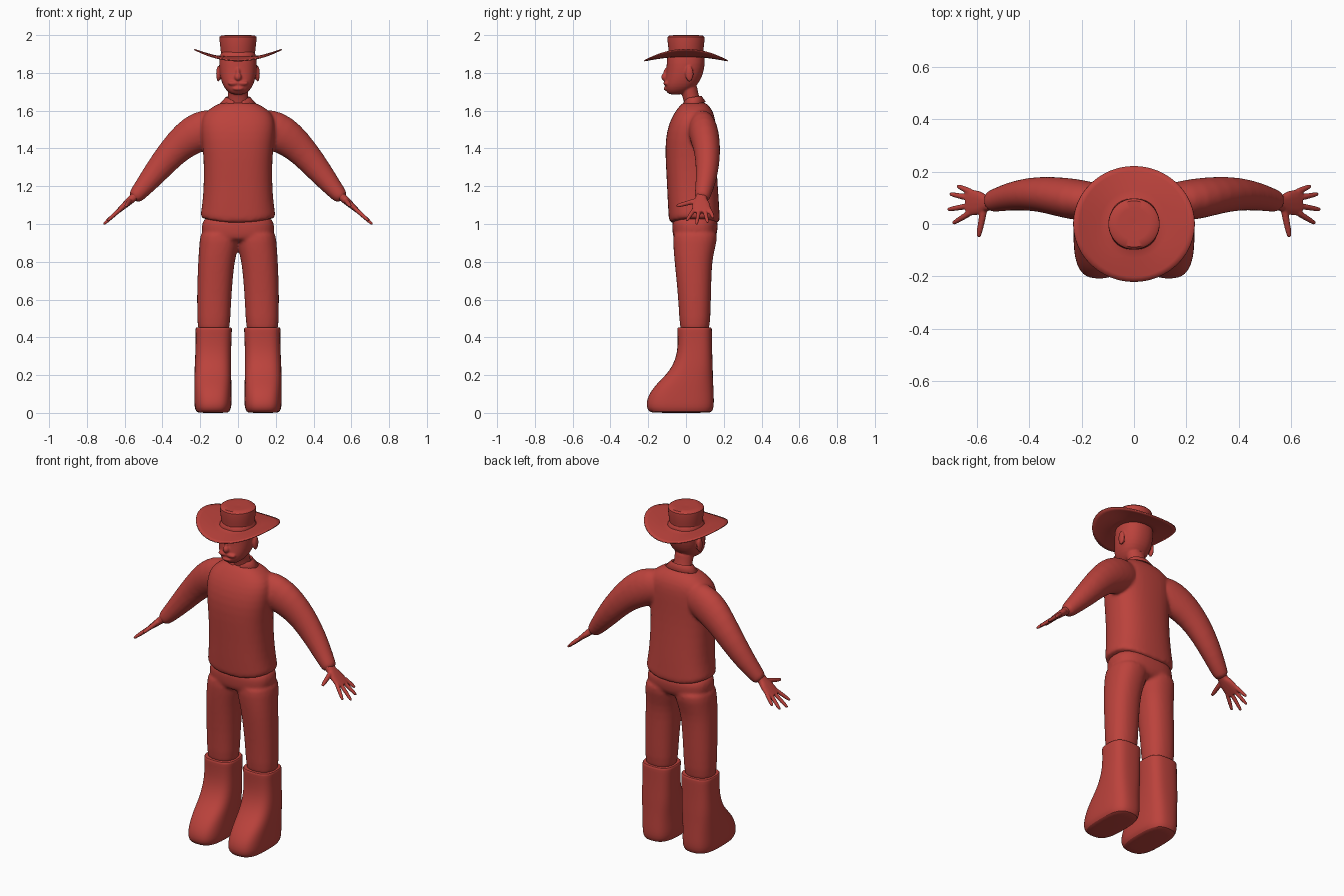
import bpy, bmesh, math
from mathutils import Vector, Matrix

if "Cube" in bpy.data.objects:
    bpy.data.objects.remove(bpy.data.objects["Cube"], do_unlink=True)

red = bpy.data.materials.new("brick_red")
red.use_nodes = True
RED = (0.50, 0.055, 0.045, 1)
red.diffuse_color = RED
red.node_tree.nodes["Principled BSDF"].inputs["Base Color"].default_value = RED


def skin(bm, rings, caps=True, closed=True):
    """Join rings of points with quads."""
    rows = [[bm.verts.new(p) for p in ring] for ring in rings]
    n = len(rows[0])
    for a, b in zip(rows, rows[1:]):
        for i in range(n if closed else n - 1):
            j = (i + 1) % n
            bm.faces.new((a[i], a[j], b[j], b[i]))
    if caps:
        bm.faces.new(rows[0][::-1])
        bm.faces.new(rows[-1])
    return [v for row in rows for v in row]


def oval(centre, u, v, power=2.0, n=24):
    pts = []
    for i in range(n):
        t = 2 * math.pi * i / n
        c, s = math.cos(t), math.sin(t)
        pts.append(centre + u * math.copysign(abs(c) ** (2 / power), c)
                   + v * math.copysign(abs(s) ** (2 / power), s))
    return pts


def stack(bm, sections, power=2.0):
    """Level sections given as z, x0, x1, y0, y1."""
    return skin(bm, [oval(Vector(((x0 + x1) / 2, (y0 + y1) / 2, z)),
                          Vector(((x1 - x0) / 2, 0, 0)),
                          Vector((0, (y1 - y0) / 2, 0)), power)
                     for z, x0, x1, y0, y1 in sections])


def tube(bm, path, n=16, power=2.0, side=Vector((0, 1, 0))):
    """Sections across a path given as x, y, z, half width, half thickness."""
    pts = [Vector(p[:3]) for p in path]
    rings = []
    for i, p in enumerate(path):
        d = (pts[min(i + 1, len(pts) - 1)] - pts[max(i - 1, 0)]).normalized()
        u = (side - d * side.dot(d)).normalized()
        rings.append(oval(pts[i], u * p[3], d.cross(u) * p[4], power, n))
    return skin(bm, rings)


def ball(bm, centre, radii):
    m = Matrix.Translation(centre) @ Matrix.Diagonal((*radii, 1))
    bmesh.ops.create_uvsphere(bm, u_segments=16, v_segments=10, radius=1, matrix=m)


def finish(name, bm, voxel=0, smooth=3, subsurf=0, mirror=False, solid=0, angle=50):
    bmesh.ops.recalc_face_normals(bm, faces=bm.faces)
    me = bpy.data.meshes.new(name)
    bm.to_mesh(me)
    bm.free()
    me.materials.append(red)
    ob = bpy.data.objects.new(name, me)
    bpy.context.collection.objects.link(ob)
    bpy.ops.object.select_all(action="DESELECT")
    ob.select_set(True)
    bpy.context.view_layer.objects.active = ob
    bpy.ops.object.shade_smooth_by_angle(angle=math.radians(angle))
    if solid:
        m = ob.modifiers.new("thickness", "SOLIDIFY")
        m.thickness = solid
    if subsurf:
        m = ob.modifiers.new("rounding", "SUBSURF")
        m.levels = m.render_levels = subsurf
    if voxel:
        m = ob.modifiers.new("blend", "REMESH")
        m.mode, m.voxel_size, m.use_smooth_shade = "VOXEL", voxel, True
        m = ob.modifiers.new("soften", "SMOOTH")
        m.factor, m.iterations = 0.5, smooth
    if mirror:
        ob.modifiers.new("mirror", "MIRROR")
    return ob


# Shirt: torso with a curved hem, blended into both sleeves
bm = bmesh.new()
body = [(1.0, .203, -.09, .183), (1.03, .2, -.092, .18), (1.12, .188, -.098, .175),
        (1.22, .182, -.102, .168), (1.35, .182, -.11, .16), (1.45, .195, -.11, .158),
        (1.53, .2, -.092, .158), (1.585, .185, -.065, .15), (1.625, .13, -.035, .125),
        (1.65, .075, -.01, .095)]
for v in stack(bm, [(z, -h, h, a, b) for z, h, a, b in body], 2.5):
    if v.co.z < 1.05:
        v.co.z += 0.6 * v.co.x ** 2 - 0.006
for s in (1, -1):
    tube(bm, [(s * .08, .08, 1.515, .06, .085), (s * .16, .085, 1.51, .075, .105),
              (s * .235, .095, 1.475, .08, .105), (s * .315, .11, 1.415, .072, .085),
              (s * .395, .116, 1.325, .064, .073), (s * .475, .105, 1.225, .054, .058),
              (s * .53, .09, 1.16, .044, .044), (s * .558, .083, 1.13, .041, .038)], 24)
finish("shirt", bm, voxel=0.009, smooth=5, subsurf=1)

# Trousers: hips and two legs
bm = bmesh.new()
stack(bm, [(.9, -.15, .15, -.06, .14), (.94, -.195, .195, -.072, .165),
           (1.0, -.193, .193, -.075, .172), (1.05, -.18, .18, -.07, .16)], 2.6)
leg = [(.4, .045, .215, -.03, .122), (.5, .04, .216, -.036, .13), (.62, .034, .218, -.043, .133),
       (.75, .024, .214, -.056, .136), (.83, .012, .21, -.064, .143),
       (.91, -.012, .204, -.07, .165), (.98, -.01, .198, -.07, .172)]
for s in (1, -1):
    stack(bm, [(z, s * a, s * b, c, d) for z, a, b, c, d in leg], 2.3)
finish("trousers", bm, voxel=0.009, smooth=6, subsurf=1)

# Boots
bm = bmesh.new()
stack(bm, [(0, .06, .205, -.17, .12), (.004, .045, .222, -.195, .138), (.03, .034, .231, -.212, .148),
           (.07, .033, .232, -.208, .149), (.11, .034, .232, -.19, .147),
           (.155, .035, .232, -.155, .145), (.2, .035, .231, -.108, .143),
           (.25, .035, .23, -.07, .142), (.32, .036, .226, -.045, .139),
           (.4, .034, .224, -.044, .138), (.445, .031, .226, -.047, .138),
           (.452, .033, .224, -.045, .136), (.453, .05, .21, -.03, .12)], 2.9)
finish("boots", bm, subsurf=1, mirror=True)

# Hands: flat sloping palm, four fingers and a thumb
bm = bmesh.new()


def digit(a, b, r):
    a, b = Vector(a), Vector(b)
    tube(bm, [(*a.lerp(b, t), r * k, r * k) for t, k in
              ((0, 1), (.35, 1), (.75, .85), (.95, .65), (1, .3))], 10, side=Vector((.3, .5, .8)))


def slope(x):
    return 1.135 - (x - .56) * .9


tube(bm, [(x, y, slope(x), w, t) for x, y, w, t in
          ((.535, .083, .03, .024), (.565, .08, .031, .021), (.59, .08, .045, .018),
           (.62, .082, .05, .014), (.64, .082, .046, .011))], 16, 2.5)
for y0, x1, y1 in ((.124, .674, .145), (.098, .703, .115), (.07, .712, .055), (.043, .692, .002)):
    digit((.625, y0, slope(.625)), (x1, y1, slope(x1)), .0115)
digit((.572, .06, 1.125), (.594, -.05, 1.095), .0135)
finish("hands", bm, voxel=0.0045, smooth=2, mirror=True)

# Head: skull, jaw, neck, nose, moustache, lip and ears
bm = bmesh.new()
skull = [(1.684, .03, -.088, -.03), (1.70, .055, -.105, .015), (1.725, .076, -.114, .05),
         (1.76, .09, -.112, .077), (1.80, .098, -.105, .092), (1.85, .102, -.103, .102),
         (1.90, .096, -.1, .1), (1.93, .08, -.08, .08)]
stack(bm, [(z, -h, h, a, b) for z, h, a, b in skull], 2.3)
stack(bm, [(1.61, -.062, .062, -.01, .09), (1.66, -.054, .054, -.012, .075),
           (1.70, -.054, .054, -.03, .062), (1.75, -.06, .06, -.04, .06)])
ball(bm, (0, -.11, 1.778), (.02, .022, .022))
ball(bm, (0, -.107, 1.795), (.012, .014, .03))
ball(bm, (0, -.108, 1.716), (.03, .012, .009))
for s in (1, -1):
    ball(bm, (s * .025, -.105, 1.745), (.032, .016, .012))
    ball(bm, (s * .104, .018, 1.795), (.012, .022, .042))
finish("head", bm, voxel=0.0055, smooth=2, subsurf=1)

# Collar: folded band, open at the front with drooping points
bm = bmesh.new()
rings = []
for r, z, droop in ((.052, 1.635, 0), (.056, 1.668, 0), (.064, 1.672, .004), (.098, 1.636, .012)):
    ring = []
    for i in range(29):
        t = math.radians(-90 + 16 + 328 * i / 28)
        near = max(0, -math.sin(t)) ** 4
        y = .038 + .68 * r * math.sin(t)
        ring.append((r * math.cos(t), y, z + .16 * (y - .038) - droop * near))
    rings.append(ring)
skin(bm, rings, caps=False, closed=False)
finish("collar", bm, solid=0.006, angle=40)

# Hat: turned crown and a brim raised at the sides
bm = bmesh.new()
profile = [(.003, 1.996), (.06, 2.0), (.088, 1.998), (.097, 1.99), (.098, 1.975), (.093, 1.93),
           (.089, 1.893), (.1, 1.888), (.13, 1.889), (.17, 1.892), (.205, 1.895), (.226, 1.897)]
rings = []
for r, z in profile:
    w = max(0, (r - .085) / .14) ** 1.3
    rings.append([Vector((r * math.cos(t) * (1 + .02 * w), r * math.sin(t) * (1 - .02 * w),
                          z + w * .03 * math.cos(2 * t)))
                  for t in (2 * math.pi * i / 48 for i in range(48))])
skin(bm, rings, caps=False)
bm.faces.new([v for v in bm.verts][:48])
finish("hat", bm, solid=0.006, angle=40)
